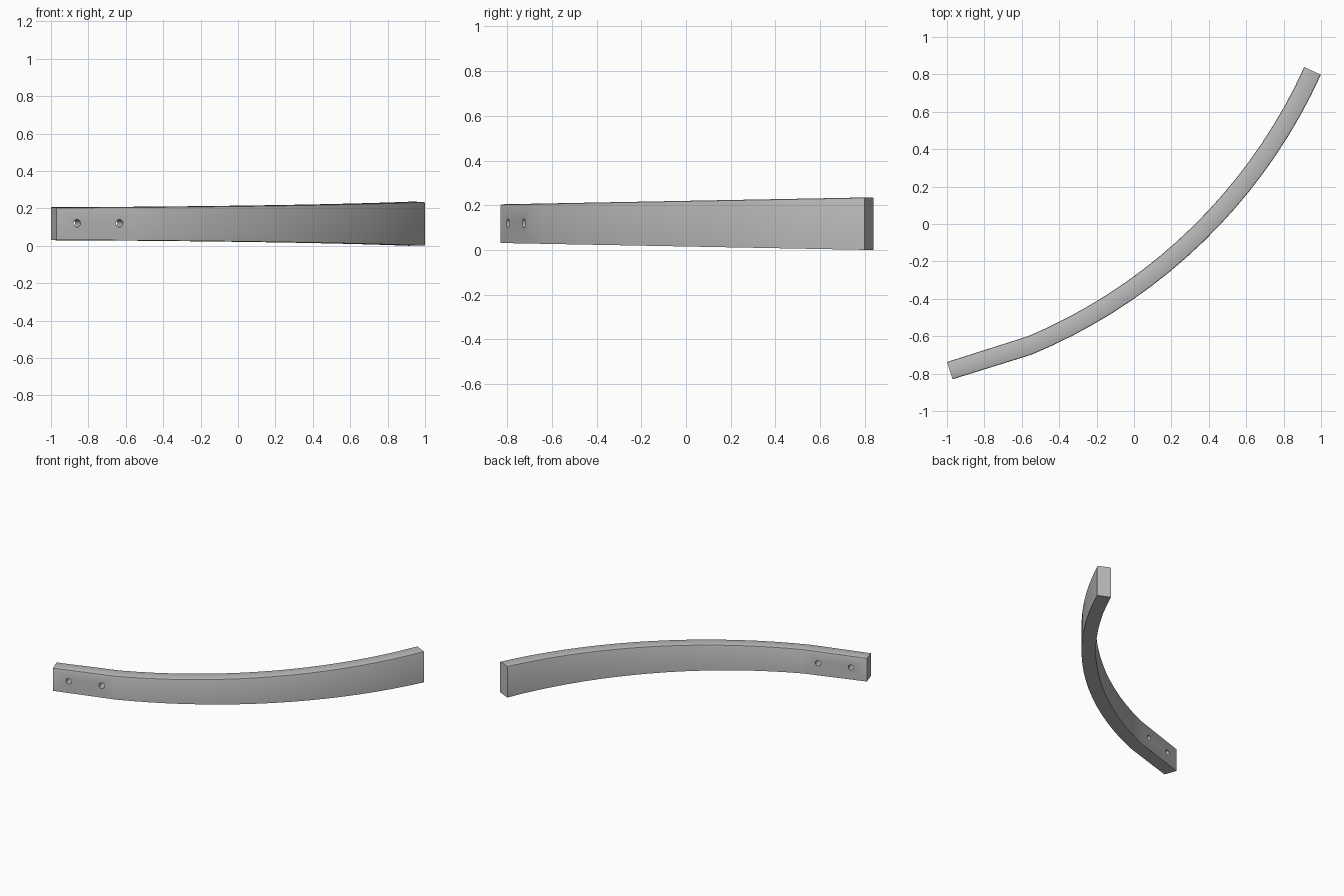
import bpy, bmesh, math
from mathutils import Vector, Matrix

if "Cube" in bpy.data.objects:
    bpy.data.objects.remove(bpy.data.objects["Cube"], do_unlink=True)

grey = bpy.data.materials.new("plain_grey")
grey.use_nodes = True
colour = (0.5, 0.5, 0.5, 1)
grey.diffuse_color = colour
grey.node_tree.nodes["Principled BSDF"].inputs["Base Color"].default_value = colour

MID_Z = 0.118
CENTRE = Vector((-1.67, 2.009))
R_OUT, R_IN = 2.931, 2.833
SEGMENTS = 18


def half_height(y):
    # The bar grows evenly taller towards the back
    return 0.0865 + (y + 0.83) * 0.0188


def arc_point(radius, angle):
    return CENTRE + radius * Vector((math.sin(angle), -math.cos(angle)))


# Plan outline: straight mounting end, then a long arc
pairs = [(Vector((-0.97, -0.83)), Vector((-1.0, -0.738)))]
end = math.radians(65.6)
for i in range(SEGMENTS + 1):
    t = i / SEGMENTS
    a_out = math.radians(22.5) * (1 - t) + end * t
    a_in = math.radians(23.0) * (1 - t) + end * t
    pairs.append((arc_point(R_OUT, a_out), arc_point(R_IN, a_in)))

# Curved bar lofted through rectangular sections
bm = bmesh.new()
rings = []
for outer, inner in pairs:
    ring = []
    for p, side in ((outer, -1), (inner, -1), (inner, 1), (outer, 1)):
        ring.append(bm.verts.new((p.x, p.y, MID_Z + side * half_height(p.y))))
    rings.append(ring)
for a, b in zip(rings, rings[1:]):
    for k in range(4):
        n = (k + 1) % 4
        bm.faces.new((a[k], a[n], b[n], b[k]))
bm.faces.new(rings[0])
bm.faces.new(rings[-1])
bmesh.ops.recalc_face_normals(bm, faces=bm.faces)

# Fine softened edges along the top
top_edges = [bm.edges.get((a[k], b[k]))
             for a, b in zip(rings, rings[1:]) for k in (2, 3)]
bmesh.ops.bevel(bm, geom=top_edges, offset=0.008, segments=2,
                profile=0.5, affect='EDGES')
mesh = bpy.data.meshes.new("curved_bar")
bm.to_mesh(mesh)
bm.free()
mesh.materials.append(grey)
bar = bpy.data.objects.new("curved_bar", mesh)
bpy.context.collection.objects.link(bar)

# Two bolt holes drilled square through the straight end
tilt = math.atan2(0.135, 0.422)
bpy.context.view_layer.objects.active = bar
for x, y in ((-0.861, -0.795), (-0.634, -0.726)):
    bpy.ops.mesh.primitive_cylinder_add(vertices=24, radius=0.02, depth=0.5)
    cutter = bpy.context.object
    cutter.name = "hole_cutter"
    cutter.hide_render = True
    cutter.data.materials.append(grey)
    cutter.matrix_world = (Matrix.Translation((x, y, 0.12))
                           @ Matrix.Rotation(tilt, 4, 'Z')
                           @ Matrix.Rotation(math.pi / 2, 4, 'X'))
    bpy.context.view_layer.update()
    bpy.context.view_layer.objects.active = bar
    cut = bar.modifiers.new("bolt_hole", 'BOOLEAN')
    cut.operation = 'DIFFERENCE'
    cut.solver = 'EXACT'
    cut.object = cutter
    bpy.ops.object.modifier_apply(modifier=cut.name)
    bpy.data.objects.remove(cutter, do_unlink=True)

# Keep the arc facets soft and the corners crisp
bpy.ops.object.select_all(action='DESELECT')
bar.select_set(True)
bpy.context.view_layer.objects.active = bar
bpy.ops.object.shade_smooth_by_angle(angle=math.radians(30))
